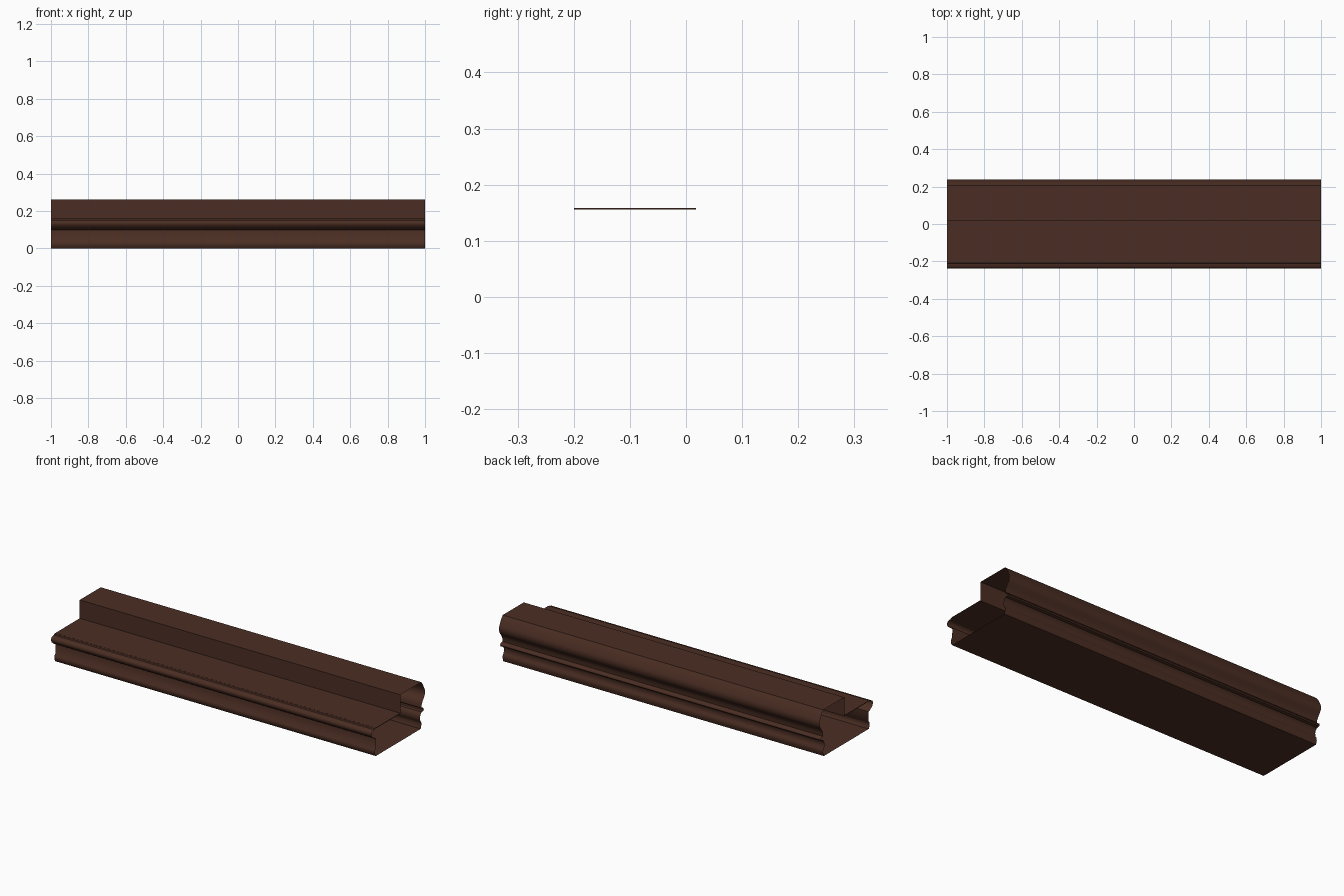
import bpy, bmesh

if "Cube" in bpy.data.objects:
    bpy.data.objects.remove(bpy.data.objects["Cube"])

wood = bpy.data.materials.new("dark brown wood")
wood.diffuse_color = (0.07, 0.027, 0.017, 1)
wood.use_nodes = True
wood.node_tree.nodes["Principled BSDF"].inputs["Base Color"].default_value = wood.diffuse_color


def strip(name, profile):
    """Sweep an open (y, z) profile along x as a sheet with open ends."""
    bm = bmesh.new()
    rows = [[bm.verts.new((x, y, z)) for x in (-1, 1)] for y, z in profile]
    for a, b in zip(rows, rows[1:]):
        bm.faces.new((a[0], a[1], b[1], b[0]))
    me = bpy.data.meshes.new(name)
    bm.to_mesh(me)
    bm.free()
    me.materials.append(wood)
    ob = bpy.data.objects.new(name, me)
    bpy.context.collection.objects.link(ob)
    bpy.ops.object.select_all(action='DESELECT')
    ob.select_set(True)
    bpy.context.view_layer.objects.active = ob
    bpy.ops.object.shade_smooth_by_angle(angle=0.7)
    return ob


# front moulding, bottom to top
strip("front_moulding", [
    (-.20, 0), (-.206, .010), (-.209, .022), (-.207, .034), (-.199, .043),
    (-.197, .098), (-.210, .102), (-.221, .109), (-.232, .119), (-.237, .128),
    (-.238, .136), (-.234, .146), (-.226, .151), (-.212, .152), (-.208, .157),
    (-.20, .158)])

# riser and flat upper top
strip("riser_and_top", [(.018, .156), (.018, .262), (.205, .262)])

# back moulding, top to bottom
strip("back_moulding", [
    (.205, .262), (.214, .250), (.223, .236), (.230, .221), (.236, .208),
    (.238, .195), (.236, .180), (.231, .170), (.224, .160), (.215, .148),
    (.209, .134), (.208, .114), (.220, .112), (.226, .107), (.228, .100),
    (.225, .094), (.215, .092), (.208, .092), (.199, .083), (.194, .068),
    (.195, .052), (.199, .043), (.205, .034), (.206, .022), (.203, .010),
    (.20, 0)])

# underside
strip("bottom", [(.20, 0), (-.20, 0)])

# thin lower shelf board
bpy.ops.mesh.primitive_cube_add(size=1, location=(0, -.091, .157))
shelf = bpy.context.object
shelf.name = "lower_shelf"
shelf.scale = (2, .218, .003)
shelf.data.materials.append(wood)
